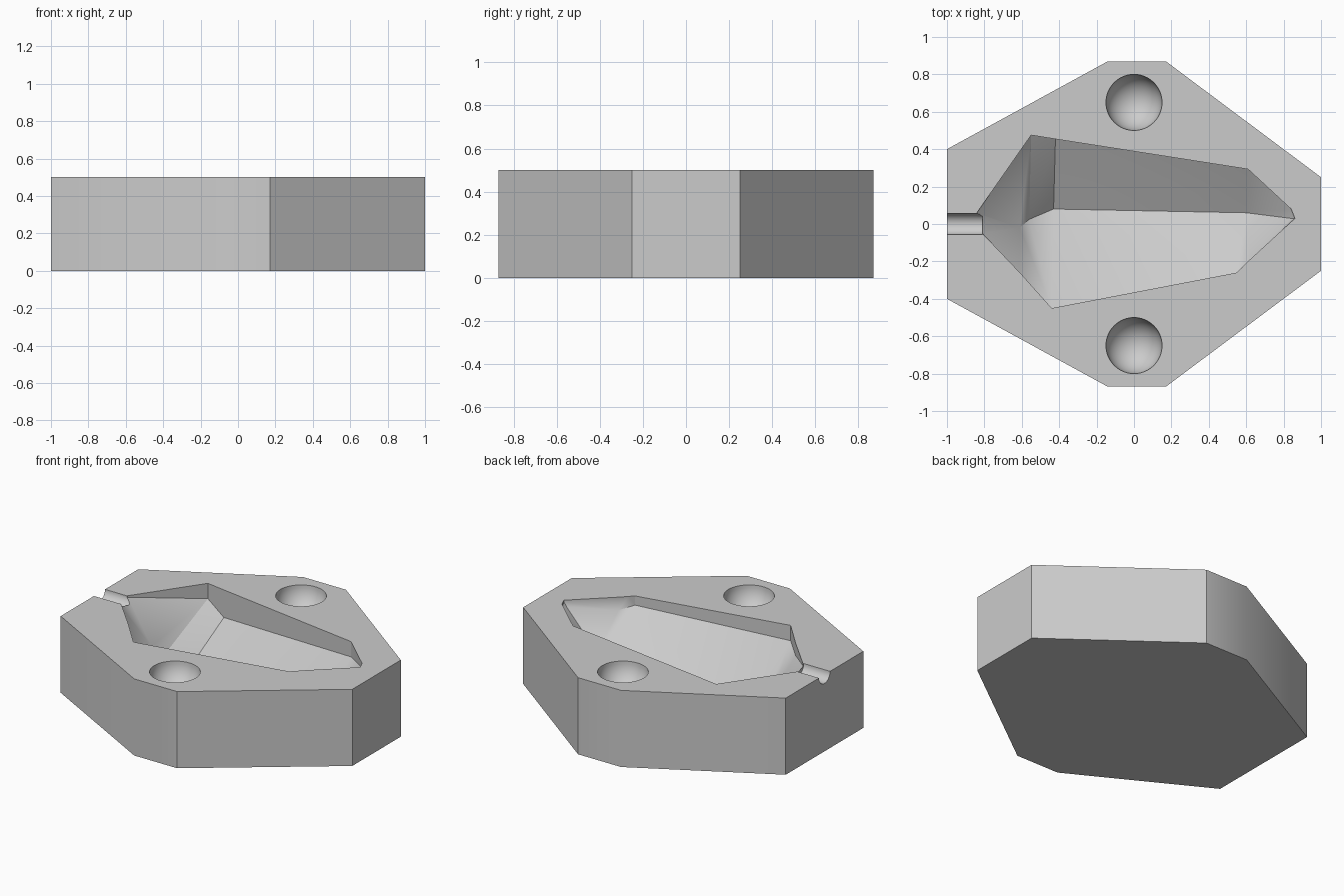
import bpy, bmesh, math
from mathutils import Vector

if "Cube" in bpy.data.objects:
    bpy.data.objects.remove(bpy.data.objects["Cube"])

TOP = 0.5

grey = bpy.data.materials.new("plain_grey")
grey.use_nodes = True
grey.diffuse_color = (0.6, 0.6, 0.6, 1)
grey.node_tree.nodes["Principled BSDF"].inputs["Base Color"].default_value = (0.6, 0.6, 0.6, 1)


def make_object(name, bm):
    bmesh.ops.recalc_face_normals(bm, faces=bm.faces[:])
    mesh = bpy.data.meshes.new(name)
    bm.to_mesh(mesh)
    bm.free()
    mesh.materials.append(grey)
    obj = bpy.data.objects.new(name, mesh)
    bpy.context.collection.objects.link(obj)
    return obj


# Eight-sided block, mirrored front to back
half = [(-1, -0.4), (-0.14, -0.87), (0.17, -0.87), (1, -0.25)]
outline = half + [(x, -y) for x, y in reversed(half)]
bm = bmesh.new()
base = bm.faces.new([bm.verts.new((x, y, 0)) for x, y in outline])
top = bmesh.ops.extrude_face_region(bm, geom=[base])["geom"]
bmesh.ops.translate(bm, vec=(0, 0, TOP),
                    verts=[v for v in top if isinstance(v, bmesh.types.BMVert)])
block = make_object("mold_block", bm)

# Cavity: upright rim walls (x, y, wall depth) over a faceted valley floor
rim = {
    "inlet_back": (-0.84, 0.06, 0.01), "back_corner": (-0.55, 0.475, 0.1),
    "back_dip": (-0.42, 0.454, 0.18), "back_end": (0.61, 0.293, 0.1),
    "tip_back": (0.84, 0.08, 0.03), "tip": (0.86, 0.03, 0.01),
    "front_dip": (0.62, -0.19, 0.085), "front_end": (0.55, -0.26, 0.06),
    "front_corner": (-0.44, -0.45, 0.1), "front_side": (-0.61, -0.26, 0.08),
    "inlet_front": (-0.82, -0.04, 0.01),
}
valley = {
    "v_inlet": (-0.82, 0.02, 0.03), "v_a": (-0.61, -0.02, 0.24),
    "v_b": (-0.56, 0.025, 0.31), "v_c": (-0.43, 0.08, 0.4),
    "v_d": (0.6, 0.06, 0.26), "v_tip": (0.84, 0.03, 0.04),
}
floor_faces = [
    "inlet_back back_corner v_a v_inlet", "back_corner v_b v_a",
    "back_corner back_dip v_c v_b", "back_dip back_end v_d v_c",
    "back_end tip_back v_tip v_d", "tip_back tip v_tip",
    "tip front_dip v_d v_tip", "front_dip front_end v_d",
    "front_end front_corner v_c v_d", "front_corner v_b v_c",
    "front_corner front_side v_a v_b", "front_side inlet_front v_inlet v_a",
    "inlet_front inlet_back v_inlet",
]
bm = bmesh.new()
low = {k: bm.verts.new((x, y, TOP - d)) for k, (x, y, d) in {**rim, **valley}.items()}
high = [bm.verts.new((x, y, TOP + 0.1)) for x, y, d in rim.values()]
for names in floor_faces:
    bm.faces.new([low[n] for n in names.split()])
ring = [low[k] for k in rim]
for i in range(len(ring)):
    j = (i + 1) % len(ring)
    bm.faces.new((ring[i], ring[j], high[j], high[i]))
bm.faces.new(high)
bmesh.ops.triangulate(bm, faces=bm.faces[:])
cutters = [make_object("cavity_cutter", bm)]

# Round locating sockets, front and back
for side, y in (("front", -0.65), ("back", 0.65)):
    bm = bmesh.new()
    bmesh.ops.create_uvsphere(bm, u_segments=48, v_segments=24, radius=0.15)
    bmesh.ops.translate(bm, verts=bm.verts[:], vec=(0, y, TOP))
    cutters.append(make_object(side + "_socket_cutter", bm))

# Half-round pouring channel
bm = bmesh.new()
bmesh.ops.create_cone(bm, cap_ends=True, segments=32, radius1=0.057, radius2=0.057, depth=0.3)
for v in bm.verts:
    v.co = Vector((v.co.z - 0.96, v.co.y, v.co.x + TOP))
cutters.append(make_object("channel_cutter", bm))

# Cut everything out of the block
bpy.context.view_layer.objects.active = block
for cutter in cutters:
    cutter.hide_render = True
    mod = block.modifiers.new("cut", "BOOLEAN")
    mod.operation = "DIFFERENCE"
    mod.solver = "EXACT"
    mod.object = cutter
    bpy.ops.object.modifier_apply(modifier=mod.name)
    bpy.data.objects.remove(cutter)

for obj in bpy.context.selected_objects:
    obj.select_set(False)
block.select_set(True)
bpy.ops.object.shade_smooth_by_angle(angle=math.radians(30))
